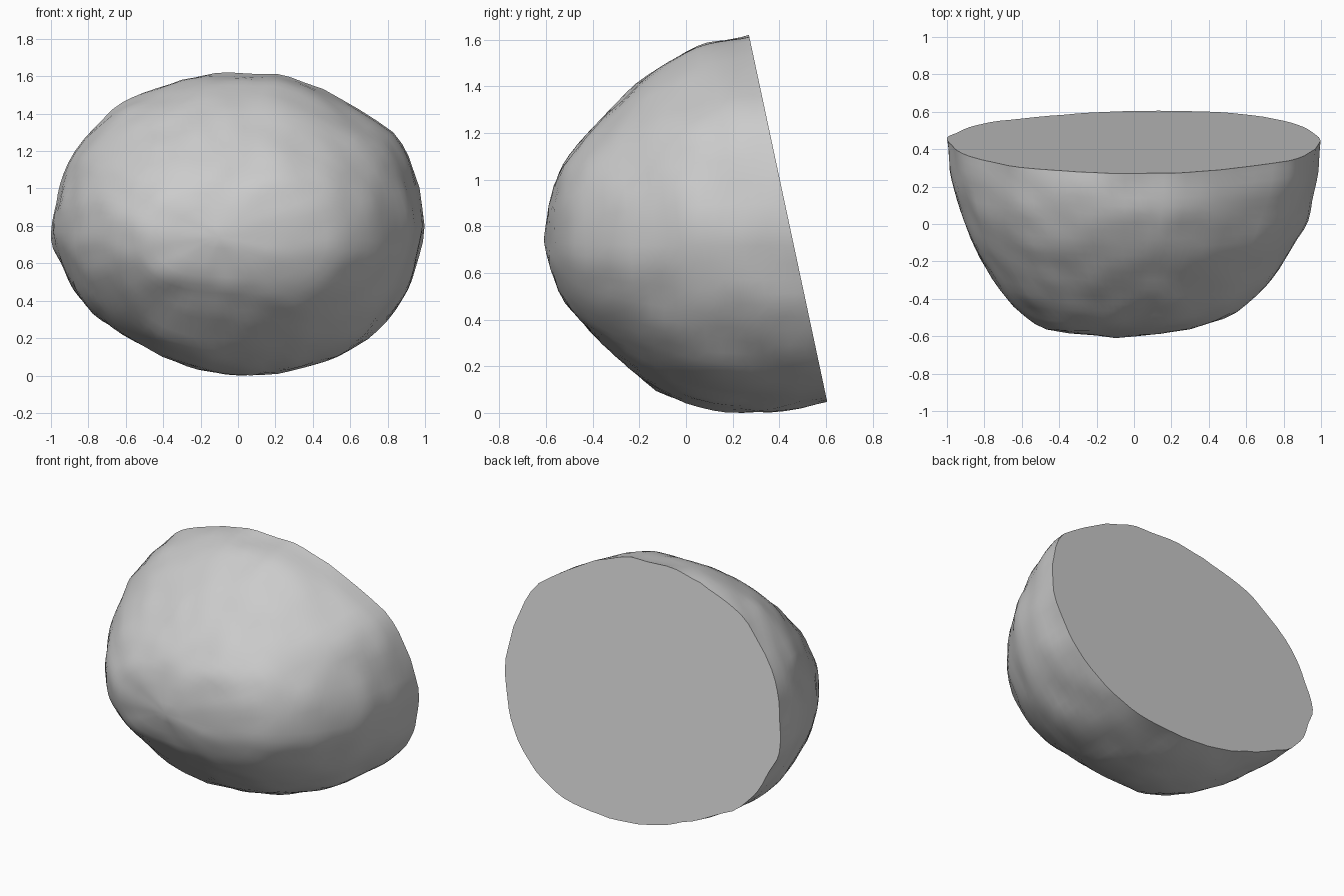
import bpy, bmesh, math
from mathutils import Vector, noise

cube = bpy.data.objects.get("Cube")
if cube:
    bpy.data.objects.remove(cube, do_unlink=True)

# Rim of the sheared face as seen from the front (x, z)
RIM = [(-.12, 1.61), (.1, 1.615), (.28, 1.6), (.55, 1.48), (.83, 1.3), (.95, 1.1),
       (.995, .8), (.95, .57), (.88, .41), (.74, .24), (.58, .135), (.4, .07),
       (.2, .05), (0, .05), (-.2, .085), (-.38, .15), (-.6, .24), (-.77, .335),
       (-.88, .46), (-.95, .6), (-.995, .72), (-.985, .87), (-.95, 1.03), (-.88, 1.2),
       (-.67, 1.42), (-.5, 1.51), (-.3, 1.58)]
# Spread of the rings, from the rim to the nose of the dome, on each side
DEPTH = [0, .15, .3, .45, .6, .75, .87, .95, 1]
TOP = [1, .98, .93, .845, .72, .57, .42, .27, 0]
BOTTOM = [1, 1.05, 1.07, 1.035, .94, .72, .5, .31, 0]
LEFT = [1, .99, .96, .92, .835, .735, .59, .37, 0]
RIGHT = [1, .98, .945, .89, .81, .7, .56, .41, 0]
NOSE = Vector((-.1, -.61, .74))


def back_plane(z):
    return .27 + (1.62 - z) * .2134


def spline(a, b, c, d, t):
    return .5 * (2 * b + (c - a) * t + (2 * a - 5 * b + 4 * c - d) * t * t
                 + (3 * b - a - 3 * c + d) * t ** 3)


def sample(table, u):
    i = min(int(u), len(table) - 2)
    pick = [table[max(0, min(len(table) - 1, i + k))] for k in (-1, 0, 1, 2)]
    return spline(*pick, u - i)


def rim_points(steps):
    pts = [Vector((x, 0, z)) for x, z in RIM]
    n = len(pts)
    return [spline(pts[i - 1], pts[i], pts[(i + 1) % n], pts[(i + 2) % n], k / steps)
            for i in range(n) for k in range(steps)]


def rounded(out):
    """Point on a smooth oval in the same direction, lower on the left side."""
    a = 1.09 if out.x > 0 else .89
    b = .87 if out.z > 0 else .69 + .04 * out.x
    return out / math.hypot(out.x / a, out.z / b)


def lumps(p):
    return .008 * noise.noise(p * 3.2) + .012 * noise.noise(p * 7)


# Rock surface: rings that close from the rim towards the nose
bm = bmesh.new()
rim = rim_points(3)
rings = []
COUNT = 24
for j in range(COUNT):
    u = j / COUNT * (len(DEPTH) - 1)
    d = sample(DEPTH, u)
    ring = []
    for r in rim:
        out = Vector((r.x - NOSE.x, 0, r.z - NOSE.z))
        w = (out.z / out.length) ** 2
        spread = (w * sample(TOP if out.z > 0 else BOTTOM, u)
                  + (1 - w) * sample(LEFT if out.x > 0 else RIGHT, u))
        base = back_plane(r.z)
        # The rim's corners fade out towards the nose
        p = NOSE + out.lerp(rounded(out), min(1, d * 1.3)) * spread
        p.y = base + (NOSE.y - base) * d
        p += (p - Vector((0, .4, .8))).normalized() * lumps(p)
        p.z = max(p.z, 0)
        if j == 0:
            p.y = back_plane(p.z)
        ring.append(bm.verts.new(p))
    rings.append(ring)
n = len(rim)
for a, b in zip(rings, rings[1:]):
    for i in range(n):
        bm.faces.new((a[i], a[(i + 1) % n], b[(i + 1) % n], b[i]))
tip = bm.verts.new(NOSE)
for i in range(n):
    bm.faces.new((rings[-1][i], rings[-1][(i + 1) % n], tip))

# Flat sheared back
bm.faces.new(rings[0])
bmesh.ops.recalc_face_normals(bm, faces=bm.faces)

mesh = bpy.data.meshes.new("half_boulder")
bm.to_mesh(mesh)
bm.free()
boulder = bpy.data.objects.new("half_boulder", mesh)
bpy.context.collection.objects.link(boulder)

stone = bpy.data.materials.new("grey_stone")
stone.use_nodes = True
colour = (.6, .6, .6, 1)
stone.diffuse_color = colour
stone.node_tree.nodes["Principled BSDF"].inputs["Base Color"].default_value = colour
mesh.materials.append(stone)

bpy.context.view_layer.objects.active = boulder
boulder.select_set(True)
bpy.ops.object.shade_smooth_by_angle(angle=math.radians(50))
